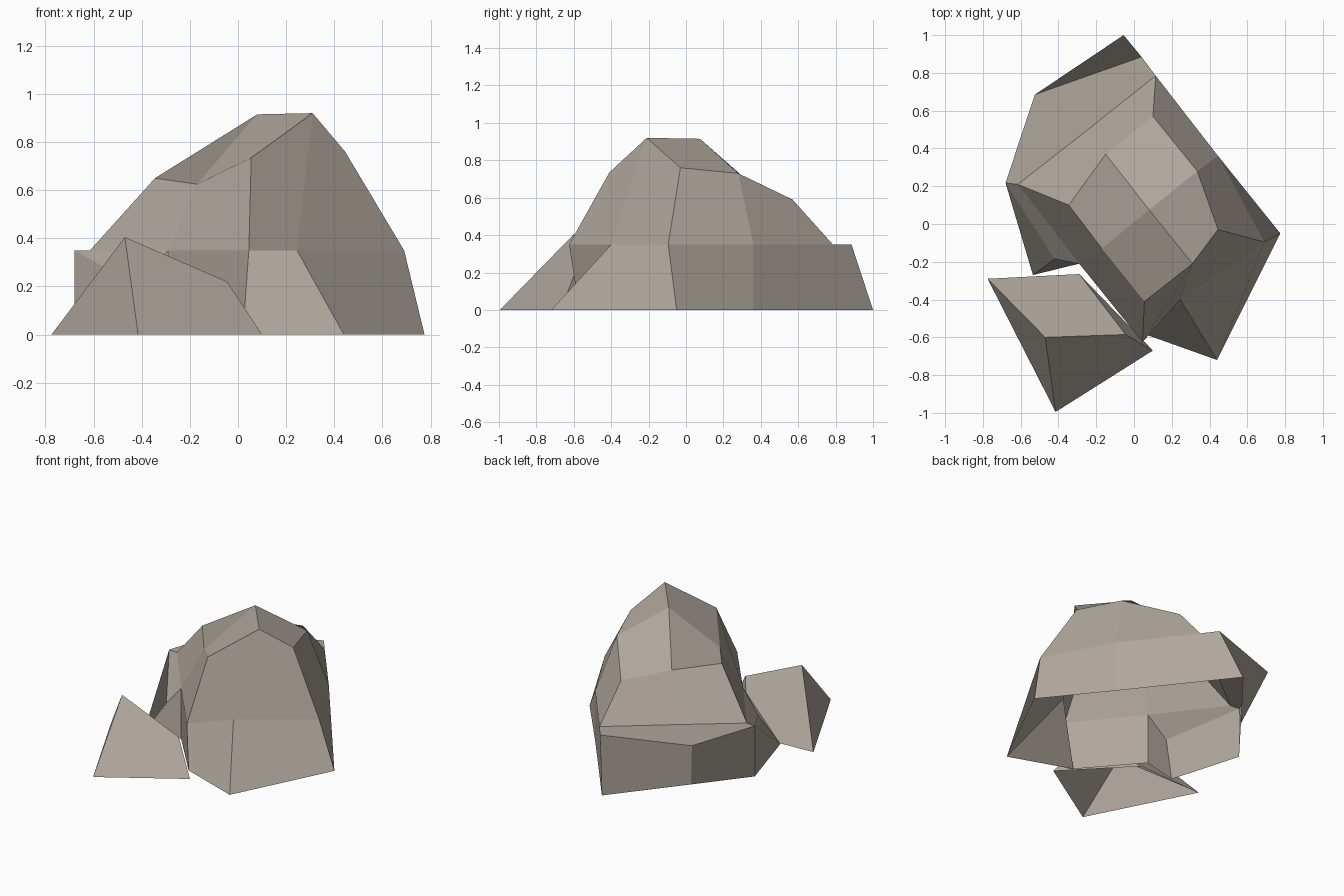
import bpy
import bmesh

default_cube = bpy.data.objects.get("Cube")
if default_cube:
    bpy.data.objects.remove(default_cube, do_unlink=True)

# One warm grey stone colour
stone = bpy.data.materials.new("warm_grey_stone")
stone_colour = (0.43, 0.385, 0.335, 1)
stone.diffuse_color = stone_colour
stone.use_nodes = True
shader = stone.node_tree.nodes["Principled BSDF"]
shader.inputs["Base Color"].default_value = stone_colour
shader.inputs["Roughness"].default_value = 0.9


def ring(bm, height, outline):
    """Add a row of vertices that share one height."""
    return [bm.verts.new((x, y, height)) for x, y in outline]


def corners(bm, points):
    """Add vertices that each have their own height."""
    return [bm.verts.new(point) for point in points]


def bridge(bm, lower, upper, closed=False):
    """Join two rows of equal length with quads."""
    count = len(lower)
    for i in range(count if closed else count - 1):
        j = (i + 1) % count
        bm.faces.new((lower[i], lower[j], upper[j], upper[i]))


def finish(bm, name):
    """Turn the bmesh into a flat shaded stone object."""
    bmesh.ops.recalc_face_normals(bm, faces=bm.faces[:])
    mesh = bpy.data.meshes.new(name)
    bm.to_mesh(mesh)
    bm.free()
    mesh.materials.append(stone)
    rock = bpy.data.objects.new(name, mesh)
    bpy.context.collection.objects.link(rock)
    return rock


def build_boulder():
    bm = bmesh.new()
    SHOULDER = 0.35

    # Crown: three rows running front to back, the ridge in the middle
    left_row = corners(bm, [
        (0.445, -0.03, 0.76), (0.335, 0.28, 0.73), (0.1, 0.57, 0.59)])
    ridge = corners(bm, [
        (0.31, -0.21, 0.92), (0.08, 0.075, 0.915), (-0.15, 0.37, 0.655)])
    right_row = corners(bm, [
        (0.055, -0.41, 0.735), (-0.17, -0.13, 0.625), (-0.345, 0.1, 0.65)])
    bridge(bm, left_row, ridge)
    bridge(bm, ridge, right_row)
    rim = [right_row[0], ridge[0], *left_row, ridge[2], right_row[2], right_row[1]]

    # Upper body: from the crown rim down to the shoulder
    shoulder = ring(bm, SHOULDER, [
        (0.045, -0.625), (0.245, -0.4), (0.69, -0.095), (0.445, 0.36),
        (0.115, 0.785), (-0.25, 0.495), (-0.615, 0.21), (-0.29, -0.21)])
    bridge(bm, shoulder, rim, closed=True)
    flank, back_left, back_mid, back_right, nook = shoulder[3:]

    # Base walls: from the recess round the front to the left flank
    foot = ring(bm, 0, [
        (-0.29, -0.21), (0.02, -0.57), (0.44, -0.72),
        (0.775, -0.05), (0.445, 0.36)])
    bridge(bm, foot, [nook] + shoulder[:4])

    # Back ledge: a flat step whose middle corner overhangs its foot
    step = ring(bm, SHOULDER, [(0.04, 0.885), (-0.525, 0.685), (-0.68, 0.217)])
    step_foot = ring(bm, 0, [(-0.055, 1), (-0.42, 0.545), (-0.68, 0.217)])
    bm.faces.new([back_left, back_mid, back_right] + step[::-1])
    bridge(bm, step_foot, step)
    bm.faces.new((foot[-1], step_foot[0], step[0], back_left, flank))

    # Side buttress: the ledge slopes down to a fold beside the recess
    fold, toe = corners(bm, [(-0.42, -0.185, 0.205), (-0.535, -0.27, 0)])
    edge, edge_foot = step[-1], step_foot[-1]
    for face in ((back_right, nook, fold, edge), (edge, fold, toe, edge_foot),
                 (nook, foot[0], toe, fold)):
        bm.faces.new(face)
    return finish(bm, "boulder")


def build_small_rock():
    bm = bmesh.new()
    # Wedge: a sloping ridge over a four sided footprint, open underneath
    back_right, front, left, back = ring(bm, 0, [
        (-0.775, -0.29), (-0.415, -0.995), (0.1, -0.67), (-0.29, -0.265)])
    peak, spur = corners(bm, [(-0.47, -0.6, 0.405), (-0.045, -0.585, 0.22)])
    for face in ((back_right, front, peak), (front, left, spur, peak),
                 (left, back, spur), (back_right, peak, spur, back)):
        bm.faces.new(face)
    return finish(bm, "small_rock")


build_boulder()
build_small_rock()
